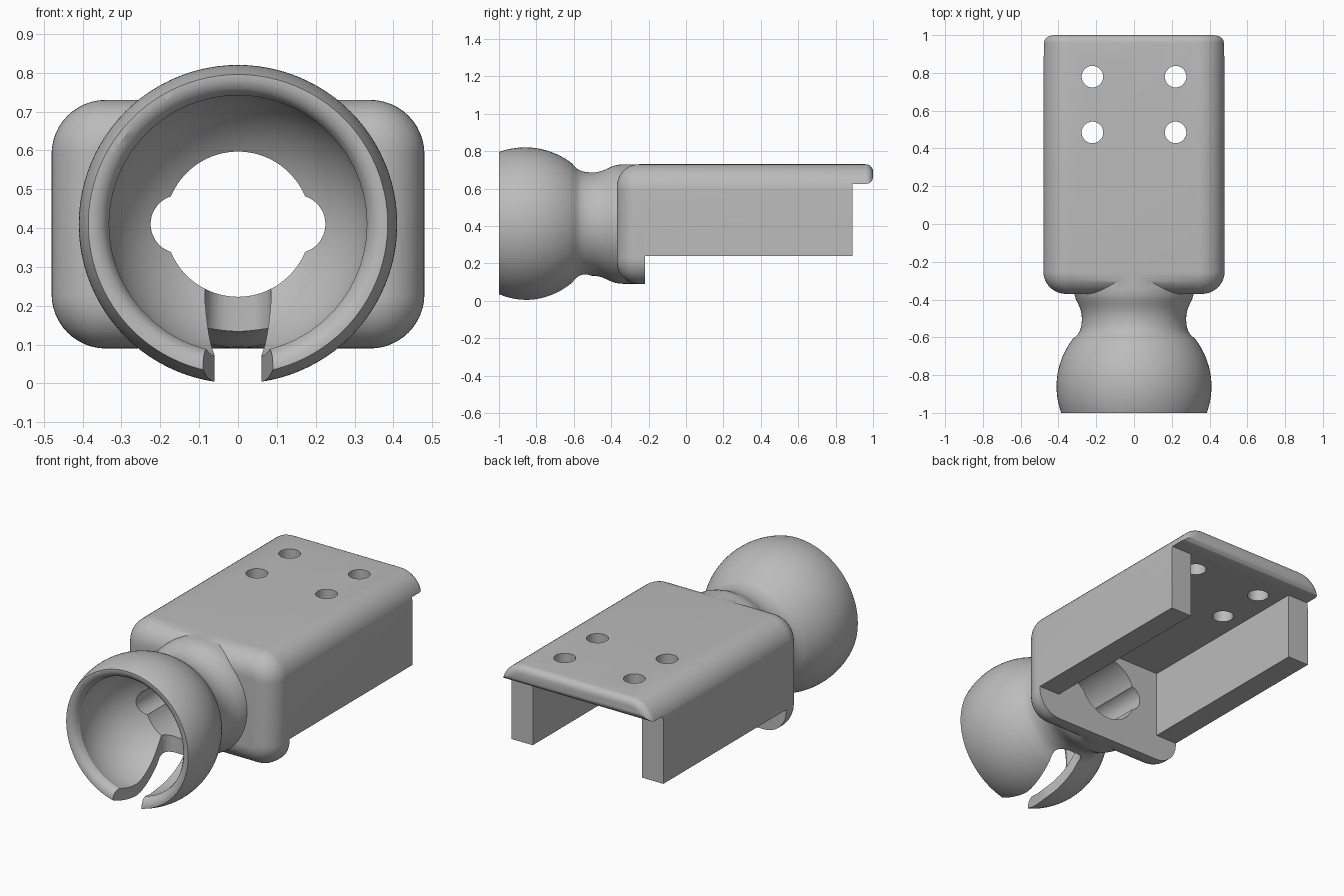
import bpy, bmesh
from math import sin, cos, pi, asin, radians
from mathutils import Vector, Matrix

cube = bpy.data.objects.get("Cube")
if cube:
    bpy.data.objects.remove(cube)

AXIS_Z = 0.41      # height of the socket axis
BALL_Y = -0.86     # centre of the socket ball

grey = bpy.data.materials.new("plain grey")
grey.use_nodes = True
grey.diffuse_color = (0.5, 0.5, 0.5, 1)
grey.node_tree.nodes["Principled BSDF"].inputs["Base Color"].default_value = (0.5, 0.5, 0.5, 1)


def finish(name, bm):
    bmesh.ops.recalc_face_normals(bm, faces=bm.faces)
    mesh = bpy.data.meshes.new(name)
    bm.to_mesh(mesh)
    bm.free()
    mesh.materials.append(grey)
    ob = bpy.data.objects.new(name, mesh)
    bpy.context.collection.objects.link(ob)
    return ob


def box_mesh(lo, hi):
    bm = bmesh.new()
    lo, hi = Vector(lo), Vector(hi)
    bmesh.ops.create_cube(bm, size=1, matrix=Matrix.Translation((lo + hi) / 2)
                          @ Matrix.Diagonal((*(hi - lo), 1)))
    return bm


def box(name, lo, hi):
    return finish(name, box_mesh(lo, hi))


def bevel(bm, test, radius, segments):
    edges = [e for e in bm.edges if test(e.verts[0].co, e.verts[1].co)]
    bmesh.ops.bevel(bm, geom=edges, offset=radius, segments=segments,
                    profile=0.5, affect='EDGES')


def revolve(name, profile, steps=96):
    # profile of (y, radius) turned about the socket axis
    bm = bmesh.new()
    verts = [bm.verts.new((r, y, AXIS_Z)) for y, r in profile]
    edges = [bm.edges.new(p) for p in zip(verts, verts[1:])]
    bmesh.ops.spin(bm, geom=verts + edges, cent=(0, 0, AXIS_Z), axis=(0, 1, 0),
                   angle=2 * pi, steps=steps, use_merge=False)
    bmesh.ops.remove_doubles(bm, verts=bm.verts, dist=1e-5)
    return finish(name, bm)


def prism(name, points, offset):
    bm = bmesh.new()
    face = bm.faces.new([bm.verts.new(p) for p in points])
    new = bmesh.ops.extrude_face_region(bm, geom=[face])["geom"]
    bmesh.ops.translate(bm, vec=offset, verts=[g for g in new if isinstance(g, bmesh.types.BMVert)])
    return finish(name, bm)


def rod(name, radius, depth, location, along_y=False):
    bm = bmesh.new()
    turn = Matrix.Rotation(pi / 2, 4, 'X') if along_y else Matrix()
    bmesh.ops.create_cone(bm, cap_ends=True, segments=48, radius1=radius, radius2=radius,
                          depth=depth, matrix=Matrix.Translation(location) @ turn)
    return finish(name, bm)


def combine(target, other, operation):
    mod = target.modifiers.new("join", 'BOOLEAN')
    mod.object, mod.operation, mod.solver = other, operation, 'EXACT'
    bpy.context.view_layer.objects.active = target
    bpy.ops.object.modifier_apply(modifier=mod.name)
    bpy.data.objects.remove(other)


def ball_arc(radius, y0, y1, count):
    a0, a1 = (asin((y - BALL_Y) / radius) for y in (y0, y1))
    angles = [a0 + (a1 - a0) * i / count for i in range(count + 1)]
    return [(BALL_Y + radius * sin(a), radius * cos(a)) for a in angles]


# Rounded housing block
bm = box_mesh((-0.48, -0.37, 0.09), (0.48, 1, 0.73))
bevel(bm, lambda a, b: abs(a.y - b.y) > 1, 0.14, 12)
bevel(bm, lambda a, b: max(a.y, b.y) < -0.36, 0.12, 12)
bevel(bm, lambda a, b: min(a.y, b.y) > 0.99, 0.04, 6)
mount = finish("socket_mount", bm)

# Ball and flared neck
neck = [(-0.585, 0.298), (-0.565, 0.286), (-0.54, 0.279), (-0.51, 0.276), (-0.48, 0.277),
        (-0.45, 0.284), (-0.42, 0.297), (-0.395, 0.309), (-0.37, 0.316), (-0.34, 0.319), (-0.23, 0.319)]
outer = [(-1, 0)] + ball_arc(0.41, -1, -0.61, 28) + neck + [(-0.23, 0)]
combine(mount, revolve("ball_and_neck", outer), 'UNION')

# Open channel under the top plate, lowered floor and rear overhang
combine(mount, box("channel", (-0.345, -0.22, -0.1), (0.345, 1.2, 0.625)), 'DIFFERENCE')
combine(mount, box("underside", (-1, -0.22, -0.1), (1, 1.2, 0.24)), 'DIFFERENCE')
overhang = [(0.89, 0), (0.89, 0.625), (0.965, 0.625), (0.982, 0.629), (0.995, 0.642),
            (1, 0.66), (1.2, 0.66), (1.2, 0)]
combine(mount, prism("overhang", [(-1, y, z) for y, z in overhang], (2, 0, 0)), 'DIFFERENCE')

# Hollow ball with rounded lip, running into the bore
inner = [(-1.1, 0), (-1.1, 0.37), (-1, 0.37), (-0.99, 0.35), (-0.975, 0.338)]
inner += ball_arc(0.345, -0.955, -0.57, 28) + [(-0.1, 0.187), (-0.1, 0)]
combine(mount, revolve("hollow", inner), 'DIFFERENCE')
for side in (-1, 1):
    combine(mount, rod("bore_lobe", 0.075, 0.7, (side * 0.15, -0.45, AXIS_Z), True), 'DIFFERENCE')

# Tapered slot through the top and bottom of the ball
half = [(0.108, -1.1), (0.09, -1), (0.065, -0.87), (0.06, -0.83), (0.062, -0.79), (0.085, -0.59)]
half += [(0.02 + 0.065 * cos(radians(a)), -0.575 + 0.065 * sin(radians(a))) for a in range(0, 91, 15)]
outline = half + [(-x, y) for x, y in reversed(half)]
combine(mount, prism("slot", [(x, y, -0.2) for x, y in outline], (0, 0, 1.4)), 'DIFFERENCE')

# Screw holes in the top plate
for x in (-0.22, 0.22):
    for y in (0.485, 0.78):
        combine(mount, rod("screw_hole", 0.057, 0.4, (x, y, 0.7)), 'DIFFERENCE')

bpy.ops.object.select_all(action='DESELECT')
mount.select_set(True)
bpy.context.view_layer.objects.active = mount
bpy.ops.object.shade_smooth_by_angle(angle=radians(30))
